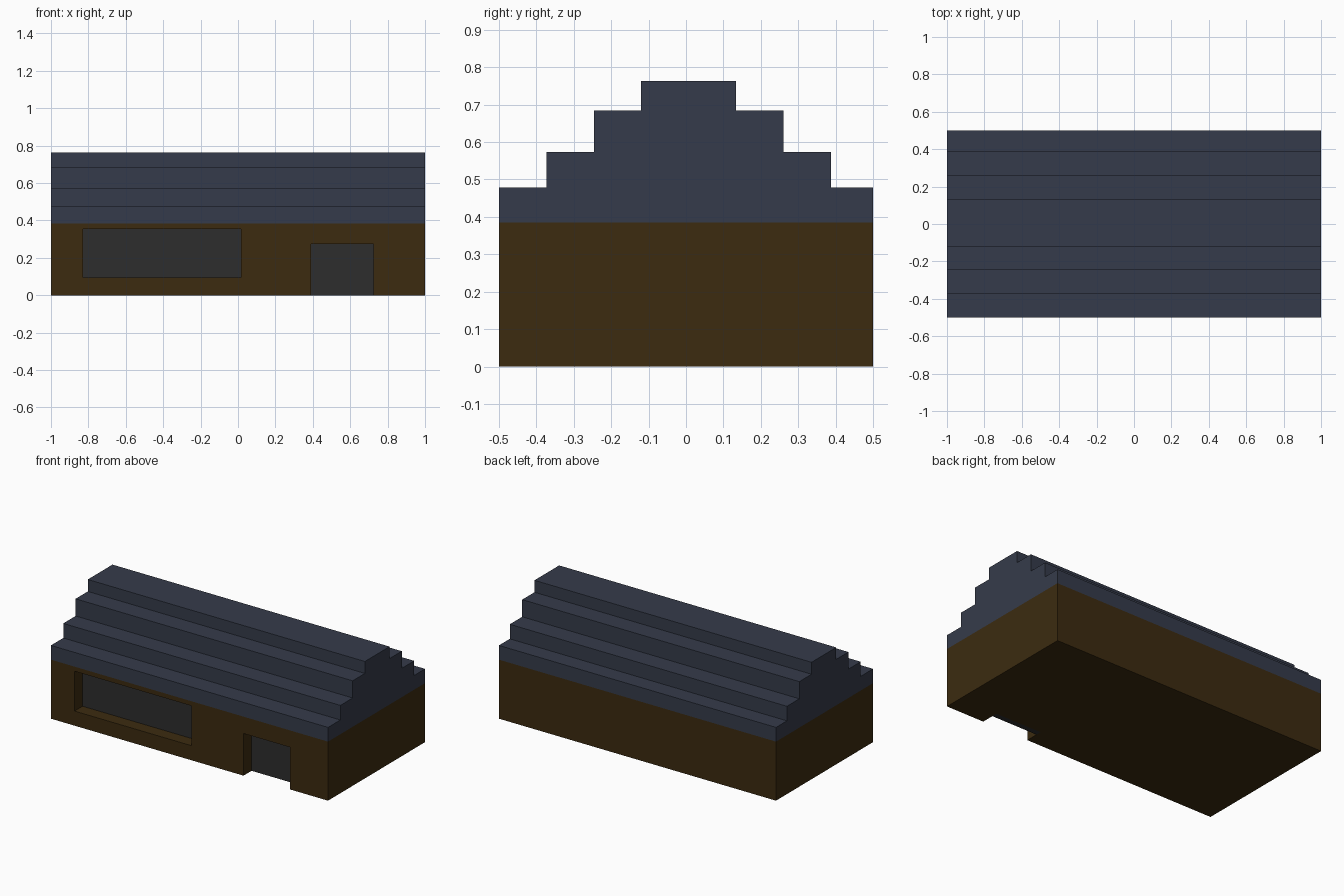
import bpy, bmesh

if "Cube" in bpy.data.objects:
    bpy.data.objects.remove(bpy.data.objects["Cube"])


def material(name, rgb):
    m = bpy.data.materials.new(name)
    m.diffuse_color = (*rgb, 1)
    m.use_nodes = True
    m.node_tree.nodes["Principled BSDF"].inputs["Base Color"].default_value = m.diffuse_color
    return m


BROWN = material("wall_brown", (0.045, 0.024, 0.005))
SLATE = material("roof_slate", (0.036, 0.044, 0.069))
DARK = material("panel_dark_grey", (0.026, 0.026, 0.026))


def prism(name, profile, x0, x1, mat):
    """Extrude a (y, z) profile along x."""
    bm = bmesh.new()
    face = bm.faces.new([bm.verts.new((x0, y, z)) for y, z in profile])
    out = bmesh.ops.extrude_face_region(bm, geom=[face])
    moved = [v for v in out["geom"] if isinstance(v, bmesh.types.BMVert)]
    bmesh.ops.translate(bm, verts=moved, vec=(x1 - x0, 0, 0))
    bmesh.ops.recalc_face_normals(bm, faces=bm.faces)
    mesh = bpy.data.meshes.new(name)
    bm.to_mesh(mesh)
    bm.free()
    mesh.materials.append(mat)
    ob = bpy.data.objects.new(name, mesh)
    bpy.context.collection.objects.link(ob)
    return ob


def box(name, x, y, z, mat):
    profile = [(y[0], z[0]), (y[1], z[0]), (y[1], z[1]), (y[0], z[1])]
    return prism(name, profile, x[0], x[1], mat)


# Wall block
EAVES = 0.385
walls = box("walls", (-1, 1), (-0.5, 0.5), (0, EAVES), BROWN)

# Recessed window and door: cut the walls, then set a panel at the back
FRONT, RECESS, BACK = -0.5, -0.417, -0.38
openings = [("window", (-0.83, 0.015), (0.095, 0.355)),
            ("door", (0.39, 0.725), (0, 0.275))]
for name, x, z in openings:
    low = z[0] if z[0] > 0 else -0.1      # door cut runs out through the floor
    cutter = box(name + "_cutter", x, (FRONT - 0.1, BACK), (low, z[1]), BROWN)
    cutter.hide_render = True
    cutter.hide_viewport = True
    cutter.display_type = 'WIRE'
    cut = walls.modifiers.new(name + "_cut", 'BOOLEAN')
    cut.operation = 'DIFFERENCE'
    cut.solver = 'EXACT'
    cut.object = cutter
    box(name + "_panel", x, (RECESS, BACK), z, DARK)

# Stepped roof: (front y, back y, top z) of every tier
tiers = [(-0.5, 0.5, 0.478), (-0.373, 0.388, 0.573),
         (-0.246, 0.26, 0.685), (-0.12, 0.134, 0.763)]
front, back, bottom = [], [], EAVES
for y0, y1, top in tiers:
    front += [(y0, bottom), (y0, top)]
    back += [(y1, bottom), (y1, top)]
    bottom = top
prism("stepped_roof", front + back[::-1], -1, 1, SLATE)
